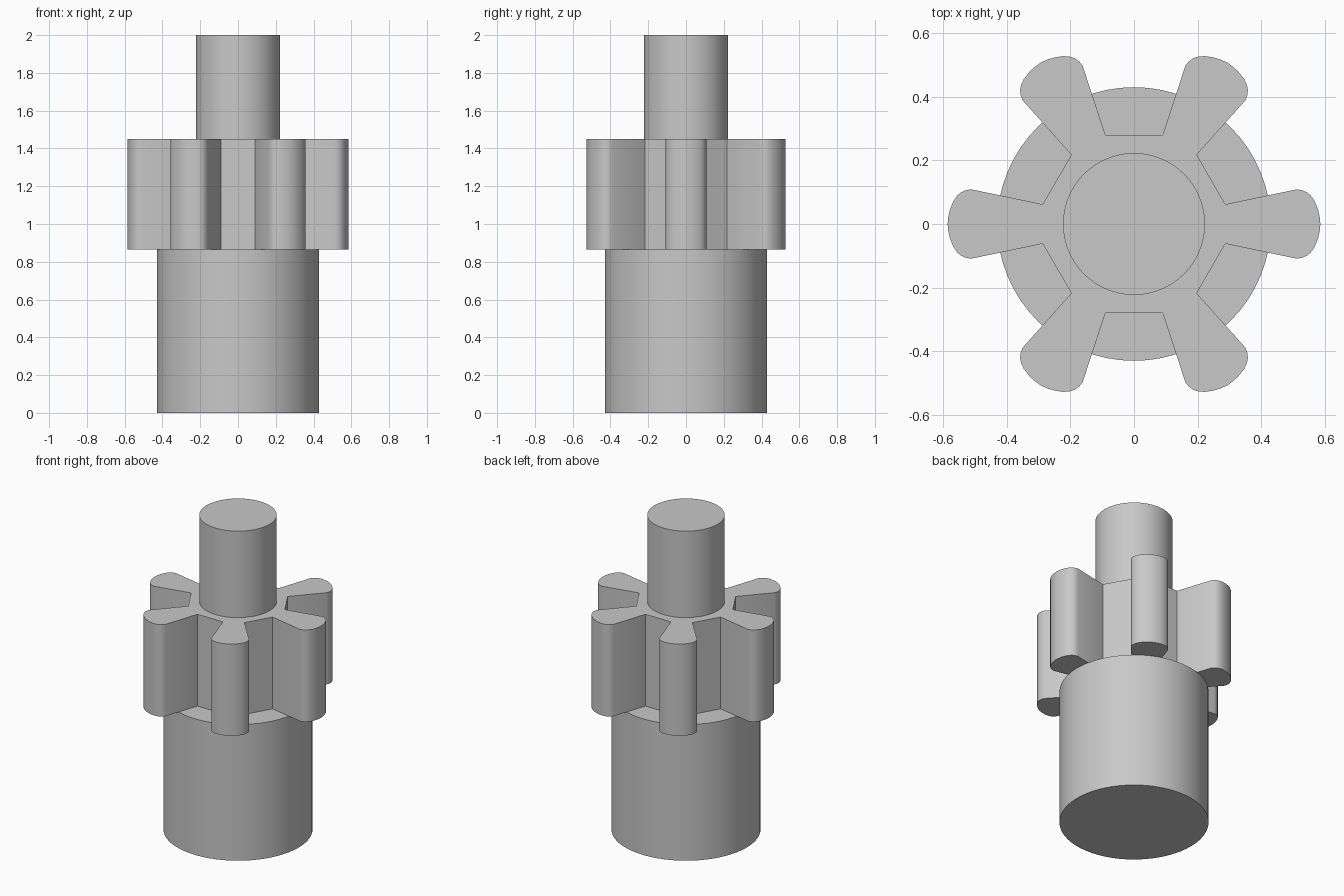
import bpy
import bmesh
from math import cos, sin, pi, radians
from mathutils import Matrix, Vector

cube = bpy.data.objects.get("Cube")
if cube:
    bpy.data.objects.remove(cube, do_unlink=True)

# Single flat grey for the whole pinion
steel = bpy.data.materials.new("plain grey")
steel.use_nodes = True
colour = (0.58, 0.58, 0.58, 1)
steel.diffuse_color = colour
steel.node_tree.nodes["Principled BSDF"].inputs["Base Color"].default_value = colour


def extrude_profile(name, outline, bottom, top):
    """Make a solid prism from a closed outline."""
    bm = bmesh.new()
    base = bm.faces.new([bm.verts.new((x, y, bottom)) for x, y in outline])
    result = bmesh.ops.extrude_face_region(bm, geom=[base], use_keep_orig=True)
    raised = [v for v in result["geom"] if isinstance(v, bmesh.types.BMVert)]
    bmesh.ops.translate(bm, verts=raised, vec=(0, 0, top - bottom))
    bmesh.ops.recalc_face_normals(bm, faces=bm.faces[:])
    mesh = bpy.data.meshes.new(name)
    bm.to_mesh(mesh)
    bm.free()
    mesh.materials.append(steel)
    obj = bpy.data.objects.new(name, mesh)
    bpy.context.collection.objects.link(obj)
    bpy.ops.object.select_all(action="DESELECT")
    bpy.context.view_layer.objects.active = obj
    obj.select_set(True)
    bpy.ops.object.shade_smooth_by_angle(angle=radians(32))
    return obj


def circle(radius, sides=64):
    return [(radius * cos(2 * pi * i / sides), radius * sin(2 * pi * i / sides))
            for i in range(sides)]


# One flared tooth with a rounded tip, mirrored about its centre line
half_tooth = [(0.287, 0.062), (0.512, 0.109), (0.529, 0.106), (0.543, 0.1),
              (0.555, 0.09), (0.568, 0.072), (0.579, 0.044), (0.584, 0.02)]
tooth = [(x, -y) for x, y in half_tooth] + [(0.586, 0)] + half_tooth[::-1]

# Six teeth around the axis, joined by flat root faces
gear_outline = []
for i in range(6):
    turn = Matrix.Rotation(i * pi / 3, 2)
    gear_outline += [tuple(turn @ Vector(p)) for p in tooth]

extrude_profile("lower_hub", circle(0.43), 0, 0.866)
extrude_profile("pinion_gear", gear_outline, 0.866, 1.45)
extrude_profile("upper_shaft", circle(0.223), 1.45, 2)
